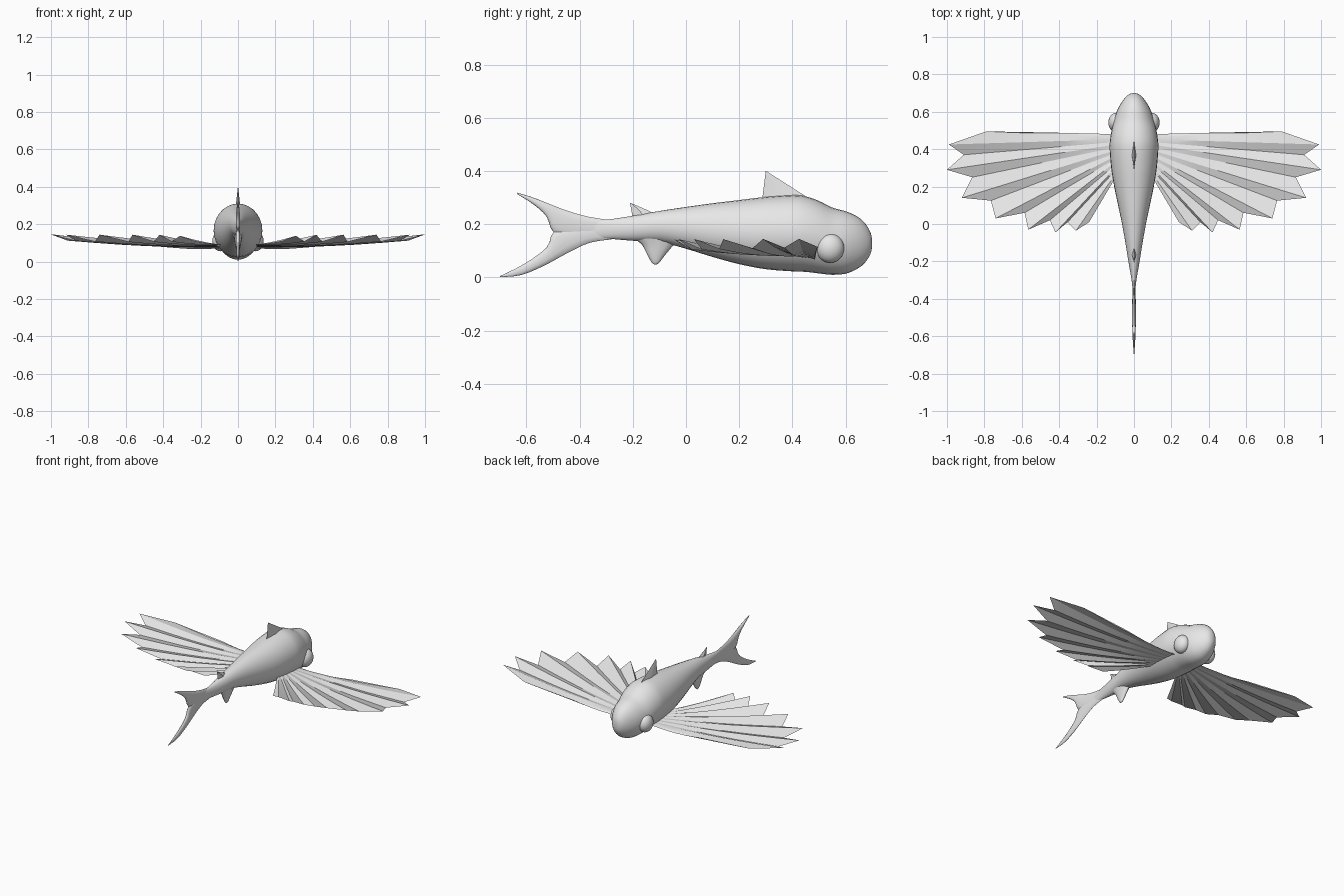
import bpy, bmesh, math
from mathutils import Vector

grey = bpy.data.materials.new("fish_grey")
grey.diffuse_color = (0.8, 0.8, 0.8, 1)


def finish(name, bm, angle=40):
    """Turn a bmesh into a named object with smooth shading below the angle."""
    bmesh.ops.recalc_face_normals(bm, faces=bm.faces)
    mesh = bpy.data.meshes.new(name)
    bm.to_mesh(mesh)
    bm.free()
    mesh.materials.append(grey)
    ob = bpy.data.objects.new(name, mesh)
    bpy.context.collection.objects.link(ob)
    bpy.ops.object.select_all(action='DESELECT')
    bpy.context.view_layer.objects.active = ob
    ob.select_set(True)
    bpy.ops.object.shade_smooth_by_angle(angle=math.radians(angle))
    return ob


def smooth_stations(st, steps):
    """Catmull-Rom resampling of the station tuples."""
    st = [Vector(s) for s in st]
    out = []
    for i in range(len(st) - 1):
        p0, p1, p2, p3 = st[max(i - 1, 0)], st[i], st[i + 1], st[min(i + 2, len(st) - 1)]
        for k in range(steps):
            t = k / steps
            out.append(0.5 * (2 * p1 + (p2 - p0) * t + (2 * p0 - 5 * p1 + 4 * p2 - p3) * t * t
                              + (3 * p1 - p0 - 3 * p2 + p3) * t ** 3))
    return out + [st[-1]]


def loft(name, stations, segs, steps=1, angle=40):
    """Elliptical sections between edge points (y1, z1) and (y2, z2) with half width w."""
    bm = bmesh.new()
    rings = []
    for y1, z1, y2, z2, w in smooth_stations(stations, steps):
        a, b = Vector((0, y1, z1)), Vector((0, y2, z2))
        ring = []
        for k in range(segs):
            t = 2 * math.pi * k / segs
            p = (a + b) / 2 + (a - b) / 2 * math.cos(t)
            p.x = max(w, 0.0005) * math.sin(t)
            ring.append(bm.verts.new(p))
        rings.append(ring)
    for r, s in zip(rings, rings[1:]):
        for k in range(segs):
            j = (k + 1) % segs
            bm.faces.new((r[k], r[j], s[j], s[k]))
    bm.faces.new(rings[0])
    bm.faces.new(rings[-1])
    return finish(name, bm, angle)


# Body: y, top z, bottom z, half width
body = [(-0.36, 0.215, 0.145, 0.006), (-0.30, 0.217, 0.146, 0.013), (-0.20, 0.232, 0.138, 0.03),
        (-0.10, 0.25, 0.133, 0.046), (0.0, 0.265, 0.108, 0.064), (0.10, 0.279, 0.077, 0.085),
        (0.20, 0.291, 0.05, 0.106), (0.30, 0.303, 0.031, 0.122), (0.40, 0.31, 0.023, 0.13),
        (0.45, 0.305, 0.021, 0.128), (0.50, 0.288, 0.015, 0.12), (0.55, 0.263, 0.01, 0.108),
        (0.60, 0.249, 0.014, 0.093), (0.64, 0.232, 0.03, 0.073), (0.67, 0.208, 0.052, 0.052),
        (0.69, 0.178, 0.08, 0.032), (0.698, 0.155, 0.103, 0.016), (0.70, 0.133, 0.127, 0.002)]
loft("body", [(y, t, y, b, w) for y, t, b, w in body], 28, 3, 60)

# Forked tail
loft("tail_upper_lobe", [(-0.28, 0.215, -0.28, 0.16, 0.006), (-0.37, 0.229, -0.42, 0.15, 0.009),
                         (-0.45, 0.252, -0.498, 0.17, 0.011), (-0.53, 0.283, -0.524, 0.228, 0.01),
                         (-0.585, 0.304, -0.57, 0.272, 0.007), (-0.636, 0.319, -0.634, 0.313, 0.001)],
     12, 3, 60)
loft("tail_lower_lobe", [(-0.28, 0.20, -0.28, 0.143, 0.006), (-0.42, 0.19, -0.36, 0.131, 0.009),
                         (-0.497, 0.172, -0.44, 0.095, 0.011), (-0.525, 0.112, -0.53, 0.046, 0.01),
                         (-0.61, 0.05, -0.62, 0.009, 0.007), (-0.70, 0.005, -0.70, 0.001, 0.001)],
     12, 3, 60)

# Sharp fins along the back, soft keel fin below
loft("dorsal_fin", [(0.49, 0.28, 0.285, 0.28, 0.014), (0.302, 0.40, 0.30, 0.40, 0.0005)], 4, 1, 20)
loft("rear_dorsal_fin", [(-0.11, 0.235, -0.20, 0.215, 0.012), (-0.145, 0.253, -0.205, 0.25, 0.008),
                         (-0.20, 0.277, -0.211, 0.281, 0.0005)], 4, 1, 20)
loft("ventral_fin", [(-0.02, 0.15, -0.20, 0.15, 0.026), (-0.05, 0.118, -0.165, 0.122, 0.02),
                     (-0.082, 0.08, -0.143, 0.08, 0.013), (-0.10, 0.056, -0.128, 0.055, 0.007),
                     (-0.113, 0.048, -0.118, 0.048, 0.001)], 12, 3, 60)

# Wing outer edge: x, y, z; ray tips stand high, notches between them hang low
edge = [(0.45, 0.489, 0.088), (0.79, 0.495, 0.115), (0.99, 0.425, 0.145), (0.91, 0.37, 0.112),
        (1.0, 0.29, 0.145), (0.865, 0.25, 0.11), (0.92, 0.14, 0.144), (0.765, 0.125, 0.107),
        (0.74, 0.03, 0.144), (0.585, 0.06, 0.105), (0.565, -0.03, 0.144), (0.45, 0.02, 0.106),
        (0.42, -0.045, 0.143), (0.355, 0.01, 0.107), (0.31, -0.035, 0.138), (0.24, 0.01, 0.11)]

for side, label in ((1, "right"), (-1, "left")):
    # Pleated wing sheet fanned out from a short root on the body side
    bm = bmesh.new()
    rows = []
    n, steps = len(edge), 6
    for i, e in enumerate(edge):
        u = i / (n - 1)
        root = Vector((0.08, 0.48 - 0.2 * u, 0.072 + 0.018 * u))
        row = []
        for k in range(steps + 1):
            t = k / steps
            p = root.lerp(Vector(e), t)
            p.z -= 0.012 * math.sin(math.pi * t) * (0.4 + 0.6 * (1 - u))
            p.x *= side
            row.append(bm.verts.new(p))
        rows.append(row)
    for r, s in zip(rows, rows[1:]):
        for k in range(steps):
            quad = (r[k], r[k + 1], s[k + 1], s[k])
            bm.faces.new(quad if side < 0 else quad[::-1])
    wing = finish("wing_" + label, bm, 15)
    # Keep the upper side of the sheet facing up
    if sum(p.normal.z for p in wing.data.polygons) < 0:
        wing.data.flip_normals()

    # Bulging eye
    bm = bmesh.new()
    bmesh.ops.create_uvsphere(bm, u_segments=24, v_segments=14, radius=1)
    for v in bm.verts:
        v.co = Vector((side * 0.095 + v.co.x * 0.042, 0.542 + v.co.y * 0.053, 0.11 + v.co.z * 0.055))
    finish("eye_" + label, bm, 60)
